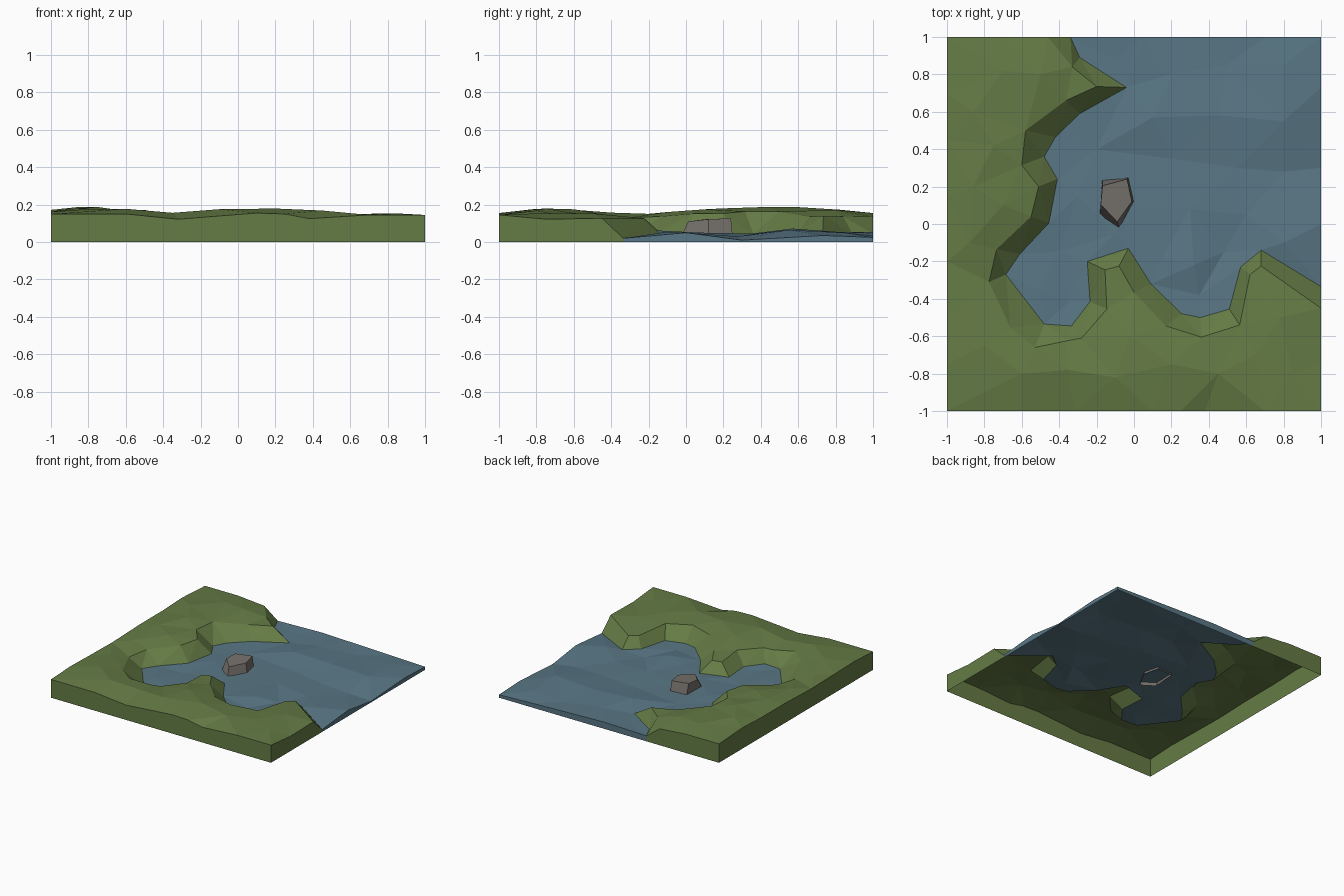
import bpy
from mathutils import Vector
from mathutils.geometry import delaunay_2d_cdt


def material(name, rgb):
    m = bpy.data.materials.new(name)
    m.diffuse_color = (*rgb, 1)
    return m


def add_object(name, verts, faces, mat):
    me = bpy.data.meshes.new(name)
    me.from_pydata(verts, [], faces)
    me.materials.append(mat)
    ob = bpy.data.objects.new(name, me)
    bpy.context.collection.objects.link(ob)


def sample(table, t):
    for (a, za), (b, zb) in zip(table, table[1:]):
        if t <= b:
            return za + (zb - za) * (t - a) / (b - a)
    return table[-1][1]


def tile(name, outline, inner_line, points, mat):
    """Triangulated height sheet; square-edge sides drop to z = 0."""
    src = outline + inner_line + points
    n, k = len(outline), len(inner_line)
    # the inner line starts and ends on vertices of the outline
    edges = [(n + i, n + i + 1) for i in range(k - 1)]
    v2, _, tris, orig, _, _ = delaunay_2d_cdt(
        [Vector(p[:2]) for p in src], edges, [list(range(n))], 1, 1e-4)
    verts = [(v.x, v.y, src[o[0]][2] if o else 0.1) for v, o in zip(v2, orig)]
    faces = [list(t) for t in tris]
    for p, q in zip(outline, outline[1:] + outline[:1]):
        if any(abs(p[i]) > .999 and abs(p[i] - q[i]) < 1e-6 for i in (0, 1)):
            b = len(verts)
            verts += [p, q, (q[0], q[1], 0), (p[0], p[1], 0)]
            faces.append([b + 1, b, b + 3, b + 2])
    add_object(name, verts, faces, mat)


# Hill height limits along x and along y
ALONG_X = [(-1, .172), (-.86, .19), (-.57, .183), (-.4, .155), (-.2, .16),
           (-.15, .175), (.2, .18), (.38, .175), (.7, .145), (.8, .155), (1, .147)]
ALONG_Y = [(-1, .155), (-.78, .18), (-.6, .175), (-.26, .145), (0, .17),
           (.4, .19), (.7, .185), (1, .155)]


def hill(x, y, drop=0):
    return (x, y, min(sample(ALONG_X, x), sample(ALONG_Y, y)) - drop)


# Waterline, from the back edge round to the right edge
coast = [(x, y, .045) for x, y in [
    (-.34, 1), (-.29, .89), (-.04, .73), (-.29, .59), (-.42, .465), (-.48, .36),
    (-.41, .24), (-.455, .005), (-.61, -.16), (-.685, -.27), (-.48, -.535),
    (-.335, -.545), (-.235, -.415), (-.25, -.2), (-.03, -.13), (.09, -.32),
    (.255, -.48), (.355, -.5), (.51, -.455), (.57, -.23), (.68, -.14)]]
coast.append((1, -.335, .02))

# Top of the bank
bank = [hill(x, y, .02) for x, y in [
    (-.46, 1), (-.33, .84), (-.2, .735), (-.365, .66), (-.58, .5), (-.6, .315),
    (-.51, .2), (-.55, .04), (-.735, -.135), (-.775, -.31), (-.66, -.555),
    (-.53, -.66), (-.36, -.625), (-.28, -.61), (-.145, -.455), (-.155, -.245),
    (-.08, -.225), (0, -.365), (.17, -.545), (.36, -.605), (.565, -.54),
    (.62, -.27), (.68, -.225), (1, -.45)]]

# Land
edge = [bank[0], hill(-.7, 1), hill(-1, 1)]
edge += [hill(-1, y, d) for y, d in [(.7, 0), (.45, .01), (.15, .01), (-.2, 0), (-.5, .01), (-.75, .01)]]
edge += [(x, -1, z) for x, z in [(-1, .15), (-.6, .15), (-.32, .122), (.1, .155),
                                 (.25, .15), (.38, .125), (.7, .145)]]
edge += [(1, -1, .145), (1, -.75, .122), bank[-1]]
hills = [hill(*p) for p in [
    (-.7, .82), (-.5, .8), (-.86, .6), (-.75, .42), (-.86, .2), (-.7, .1),
    (-.88, -.1), (-.88, -.4), (-.8, -.65), (-.6, -.8), (-.35, -.78), (-.1, -.82),
    (-.02, -.6), (.2, -.75), (.45, -.8), (.65, -.7), (.78, -.5), (.85, -.8)]]
tile("land", coast[::-1] + edge, bank, hills, material("grass", (.13, .2, .06)))

# Water
sea_edge = [(1, y, z) for y, z in [(0, .05), (.3, .01), (.73, .035), (1, .025)]]
sea_edge += [(x, 1, z) for x, z in [(.7, .035), (.3, .048), (.05, .055)]]
waves = [(-.1, .88, .045), (.2, .8, .055), (.5, .85, .04), (.8, .85, .05),
         (.1, .57, .072), (.45, .58, .06), (.8, .55, .065), (-.2, .4, .04),
         (.2, .35, .045), (.55, .3, .035), (.8, .28, .03), (-.3, .15, .05),
         (-.05, .08, .045), (.3, .08, .05), (.6, .05, .04), (.8, -.1, .055),
         (-.4, -.15, .035), (-.1, -.05, .05), (.15, -.18, .05), (.32, -.22, .065),
         (.48, -.15, .03), (-.5, -.35, .05), (-.35, -.42, .035), (.35, -.38, .04)]
tile("water", coast + sea_edge, [], waves, material("water", (.1, .185, .235)))

# Rock
base = [(-.17, .24, .025), (-.165, .05, .025), (-.08, -.028, .025),
        (0, .12, .025), (-.03, .25, .025)]
base[1] = (-.183, .04, .025)
top = [(-.168, .205, .125), (-.178, .105, .122), (-.09, .012, .11),
       (-.012, .12, .122), (-.037, .24, .127)]
walls = [[i, (i + 1) % 5, (i + 1) % 5 + 5, i + 5] for i in range(5)]
add_object("rock", base + top, walls + [[5, 6, 7, 8, 9]],
           material("stone", (.18, .165, .15)))
